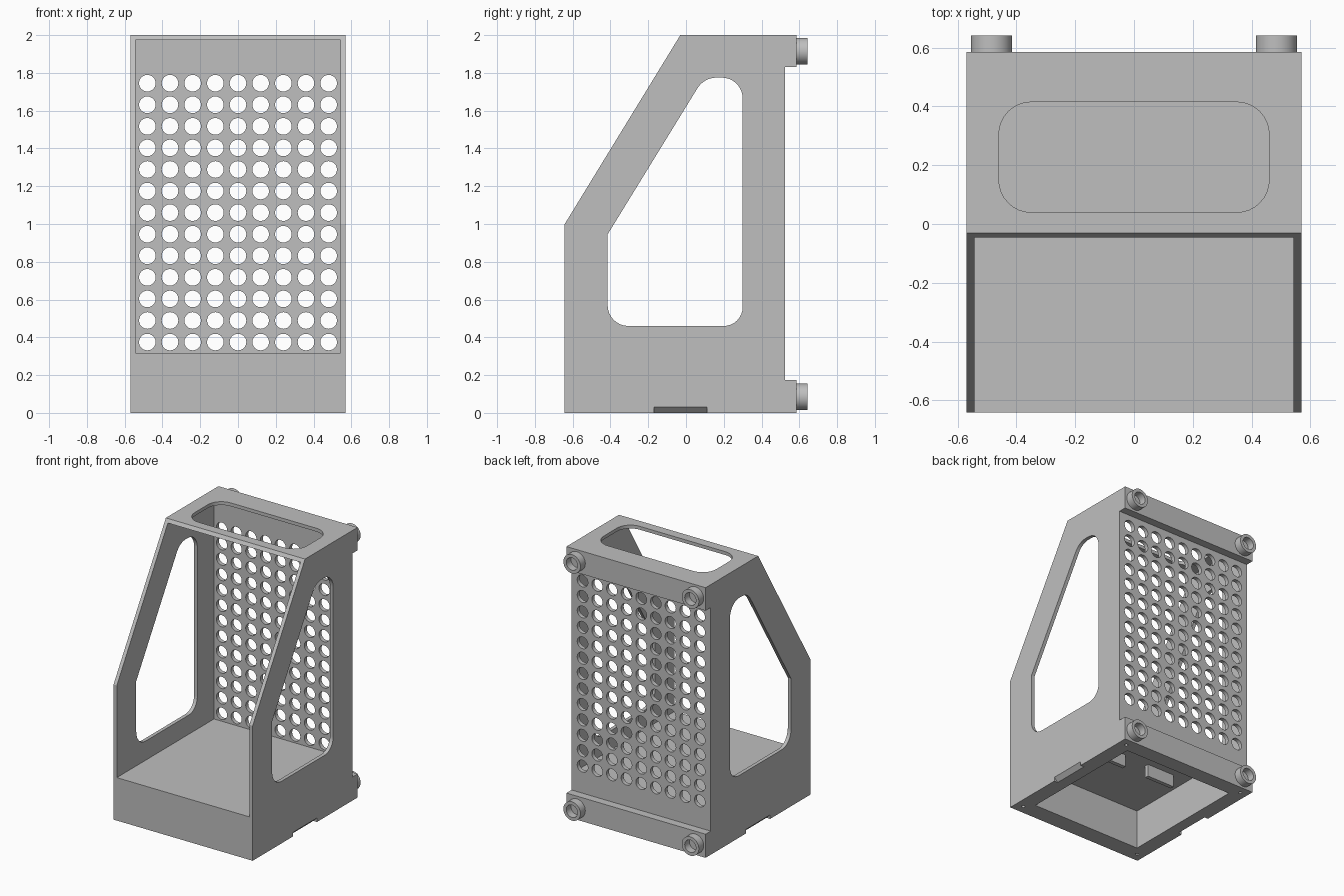
import bpy, bmesh, math
from mathutils import Vector

old = bpy.data.objects.get("Cube")
if old:
    bpy.data.objects.remove(old, do_unlink=True)

grey = bpy.data.materials.new("plain grey")
grey.use_nodes = True
grey.diffuse_color = (0.52, 0.52, 0.52, 1)
grey.node_tree.nodes["Principled BSDF"].inputs["Base Color"].default_value = grey.diffuse_color


def prism(bm, pts, axis, lo, hi):
    """Extrude a flat outline along one axis."""
    def place(a, b, t):
        return {"x": (t, a, b), "y": (a, t, b), "z": (a, b, t)}[axis]
    low = [bm.verts.new(place(a, b, lo)) for a, b in pts]
    high = [bm.verts.new(place(a, b, hi)) for a, b in pts]
    bm.faces.new(low)
    bm.faces.new(high)
    for i in range(len(pts)):
        j = (i + 1) % len(pts)
        bm.faces.new((low[i], low[j], high[j], high[i]))


def rect(a0, a1, b0, b1):
    return [(a0, b0), (a1, b0), (a1, b1), (a0, b1)]


def circle(a, b, r, n=32):
    return [(a + r * math.cos(math.tau * i / n), b + r * math.sin(math.tau * i / n)) for i in range(n)]


def rounded(corners, steps=8):
    """Fillet each (a, b, radius) corner of an outline."""
    out = []
    for i, (a, b, r) in enumerate(corners):
        p = Vector((a, b))
        if r == 0:
            out.append((a, b))
            continue
        u = (Vector(corners[i - 1][:2]) - p).normalized()
        v = (Vector(corners[(i + 1) % len(corners)][:2]) - p).normalized()
        half = u.angle(v) / 2
        centre = p + (u + v).normalized() * (r / math.sin(half))
        start = p + u * (r / math.tan(half)) - centre
        end = p + v * (r / math.tan(half)) - centre
        sweep = math.pi - 2 * half
        for k in range(steps + 1):
            f = k / steps
            d = (start * math.sin((1 - f) * sweep) + end * math.sin(f * sweep)) / math.sin(sweep)
            out.append(tuple(centre + d))
    return out


def make(name, prisms):
    bm = bmesh.new()
    for p in prisms:
        prism(bm, *p)
    bmesh.ops.recalc_face_normals(bm, faces=bm.faces)
    mesh = bpy.data.meshes.new(name)
    bm.to_mesh(mesh)
    bm.free()
    mesh.materials.append(grey)
    ob = bpy.data.objects.new(name, mesh)
    bpy.context.collection.objects.link(ob)
    return ob


def activate(ob):
    bpy.ops.object.select_all(action="DESELECT")
    ob.select_set(True)
    bpy.context.view_layer.objects.active = ob


def carve(ob, prisms):
    cutter = make("cutter", prisms)
    cutter.hide_render = True
    mod = ob.modifiers.new("cut", "BOOLEAN")
    mod.operation, mod.solver, mod.object = "DIFFERENCE", "EXACT", cutter
    activate(ob)
    bpy.ops.object.modifier_apply(modifier=mod.name)
    bpy.data.objects.remove(cutter, do_unlink=True)


# housing: side profile extruded across the width
W, FRONT, BACK, PANEL = 0.57, -0.642, 0.585, 0.525
profile = [(FRONT, 0), (FRONT, 1), (-0.03, 2), (BACK, 2), (BACK, 1.83),
           (PANEL, 1.83), (PANEL, 0.175), (BACK, 0.175), (BACK, 0)]
housing = make("housing", [(profile, "x", -W, W)])

# open-front bay and hollow base
carve(housing, [(rect(-0.543, 0.543, 0.318, 1.975), "y", -1, 0.495)])
carve(housing, [(rect(-0.455, 0.455, -0.51, 0.47), "z", -0.1, 0.292)])

# side windows and top window
side_window = rounded([(-0.415, 0.46, 0.11), (0.3, 0.46, 0.1), (0.3, 1.775, 0.11),
                       (0.095, 1.775, 0.12), (-0.415, 0.945, 0)])
carve(housing, [(side_window, "x", -1, 1)])
top_window = rounded([(-0.46, 0.04, 0.11), (0.46, 0.04, 0.11), (0.46, 0.415, 0.11), (-0.46, 0.415, 0.11)])
carve(housing, [(top_window, "z", 1.9, 2.1)])

# ventilation grid in the back panel
carve(housing, [(circle((c - 4) * 0.12, 0.375 + r * 0.1142, 0.044, 24), "y", 0.45, 0.56)
                for c in range(9) for r in range(13)])

# bevelled pry notches under both sides
notch = [(0.52, -0.02), (0.6, 0.06), (0.6, -0.02)]
carve(housing, [([(s * a, b) for a, b in notch], "y", -0.17, 0.11) for s in (-1, 1)])

# small screw holes in the base corners
carve(housing, [(circle(sx * 0.51, y, 0.012, 12), "z", -0.05, 0.1)
                for sx in (-1, 1) for y in (-0.575, 0.525)])
objects = [housing]

# support tabs under the floor
objects.append(make("floor_tabs", [(rect(min(s * 0.1, s * 0.33), max(s * 0.1, s * 0.33), 0.2, 0.3),
                                    "y", 0, 0.03) for s in (-1, 1)]))

# hollow round mounts on the back corners
for side, sx in (("left", 1), ("right", -1)):
    for level, z in (("upper", 1.915), ("lower", 0.085)):
        mount = make(f"{level}_{side}_mount", [(circle(sx * 0.485, z, 0.07), "y", BACK - 0.01, 0.642)])
        carve(mount, [(circle(sx * 0.485, z, 0.046), "y", BACK + 0.002, 0.7)])
        objects.append(mount)

for ob in objects:
    activate(ob)
    bpy.ops.object.shade_smooth_by_angle(angle=math.radians(30))
